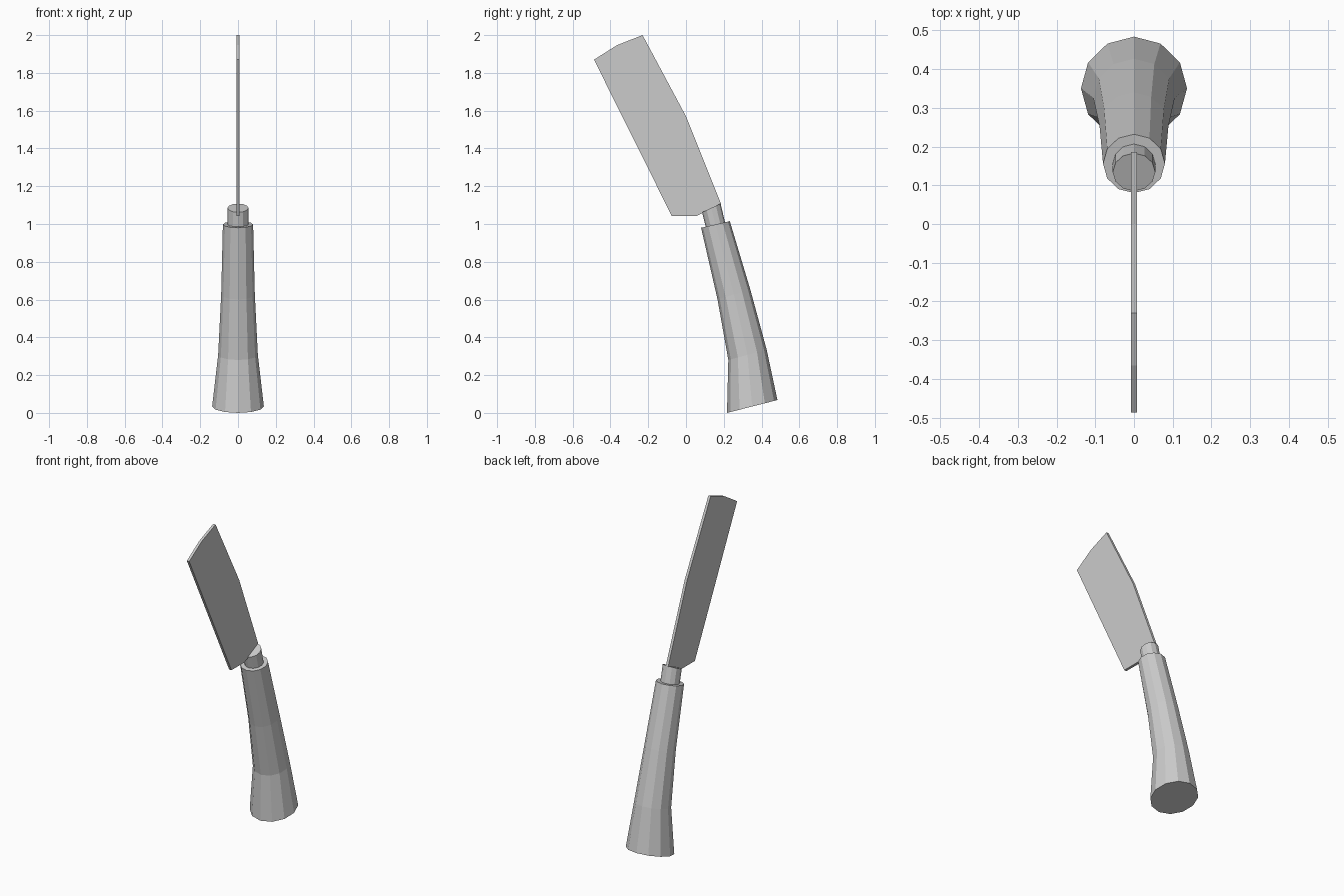
import bpy, bmesh
from math import sin, cos, pi

cube = bpy.data.objects.get("Cube")
if cube:
    bpy.data.objects.remove(cube, do_unlink=True)

grey = bpy.data.materials.new("plain_grey")
grey.use_nodes = True
colour = (0.6, 0.6, 0.6, 1)
grey.diffuse_color = colour
grey.node_tree.nodes["Principled BSDF"].inputs["Base Color"].default_value = colour


def finish(name, bm):
    bmesh.ops.recalc_face_normals(bm, faces=bm.faces)
    mesh = bpy.data.meshes.new(name)
    bm.to_mesh(mesh)
    bm.free()
    mesh.materials.append(grey)
    obj = bpy.data.objects.new(name, mesh)
    bpy.context.collection.objects.link(obj)
    return obj


def loft(name, sections, sides=12):
    """Tube through tilted rings: front point (y, z), back point (y, z), half width."""
    bm = bmesh.new()
    rings = []
    for (fy, fz), (by, bz), rx in sections:
        ring = []
        for i in range(sides):
            a = 2 * pi * i / sides
            t = (1 + cos(a)) / 2
            ring.append(bm.verts.new((rx * sin(a), fy + (by - fy) * t, fz + (bz - fz) * t)))
        rings.append(ring)
    for low, high in zip(rings, rings[1:]):
        for i in range(sides):
            j = (i + 1) % sides
            bm.faces.new((low[i], low[j], high[j], high[i]))
    bm.faces.new(rings[0])
    bm.faces.new(rings[-1])
    return finish(name, bm)


# Curved grip, flaring towards the butt
loft("handle", [
    ((0.217, 0.0), (0.484, 0.068), 0.137),
    ((0.224, 0.28), (0.427, 0.335), 0.105),
    ((0.167, 0.6), (0.340, 0.655), 0.089),
    ((0.080, 0.98), (0.232, 1.015), 0.080),
])

# Short collar between grip and blade
loft("collar", [
    ((0.108, 0.97), (0.210, 0.995), 0.055),
    ((0.085, 1.062), (0.183, 1.108), 0.055),
])

# Flat blade, extruded across x
outline = [(-0.487, 1.87), (-0.365, 1.947), (-0.23, 2.0), (0.0, 1.57),
           (0.186, 1.105), (0.055, 1.042), (-0.075, 1.042)]
half = 0.008
bm = bmesh.new()
face = bm.faces.new([bm.verts.new((-half, y, z)) for y, z in outline])
extruded = bmesh.ops.extrude_face_region(bm, geom=[face])
bmesh.ops.translate(bm, vec=(2 * half, 0, 0),
                    verts=[g for g in extruded["geom"] if isinstance(g, bmesh.types.BMVert)])
finish("blade", bm)
